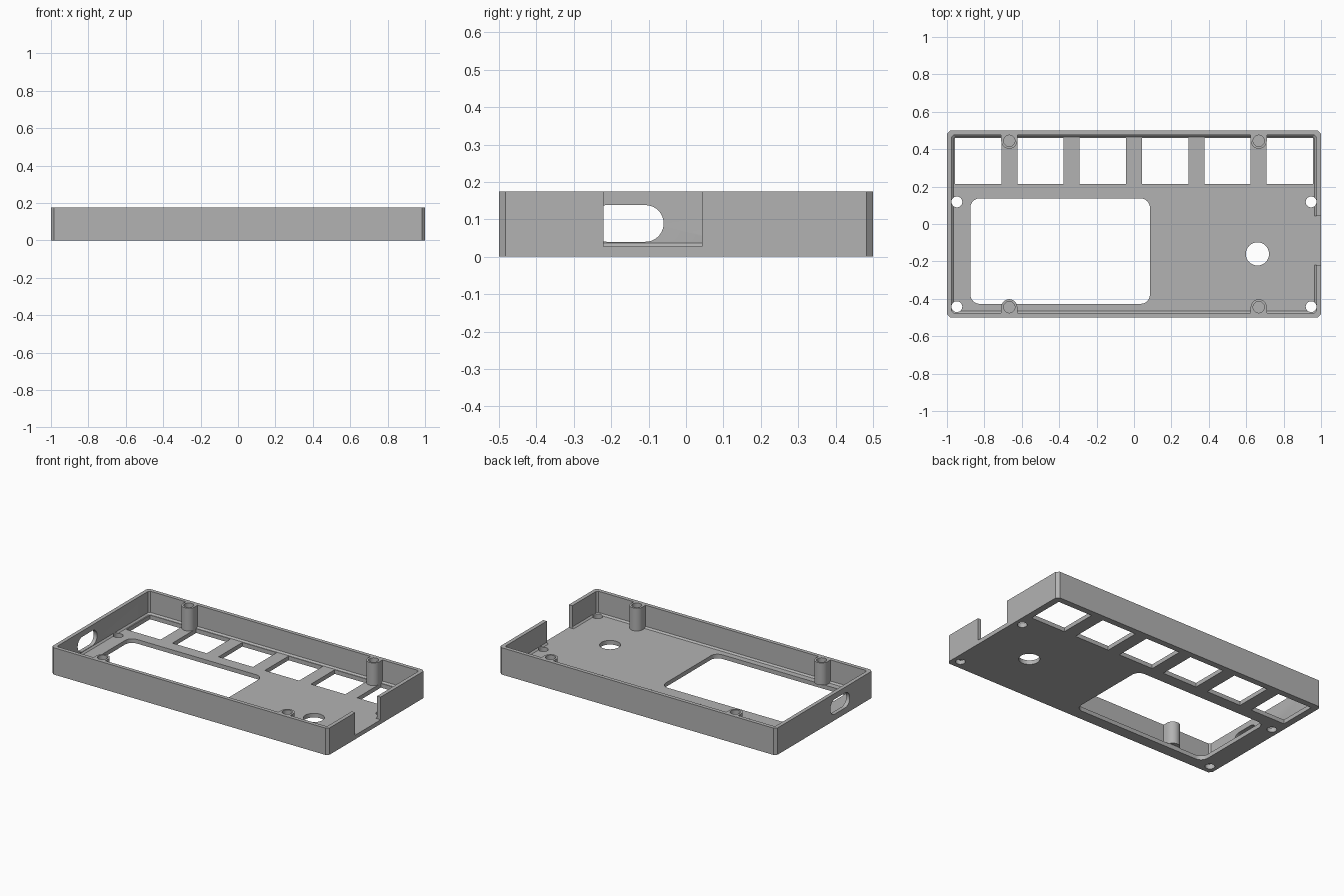
import bpy, bmesh
from math import pi, cos, sin, radians

cube = bpy.data.objects.get("Cube")
if cube:
    bpy.data.objects.remove(cube, do_unlink=True)

HEIGHT, FLOOR, WALL = 0.175, 0.027, 0.025
CUT_TOP = 0.03  # floor cutters stop just above the floor

grey = bpy.data.materials.new("plain grey")
grey.use_nodes = True
grey.diffuse_color = (0.45, 0.45, 0.45, 1)
grey.node_tree.nodes["Principled BSDF"].inputs["Base Color"].default_value = (0.45, 0.45, 0.45, 1)


def rounded(x0, x1, y0, y1, r=0.0, steps=8):
    """Rectangle outline with rounded corners; one step gives chamfers."""
    if r == 0:
        return [(x0, y0), (x1, y0), (x1, y1), (x0, y1)]
    centres = [(x1 - r, y1 - r), (x0 + r, y1 - r), (x0 + r, y0 + r), (x1 - r, y0 + r)]
    return [(cx + r * cos((q + i / steps) * pi / 2), cy + r * sin((q + i / steps) * pi / 2))
            for q, (cx, cy) in enumerate(centres) for i in range(steps + 1)]


def circle(cx, cy, r, n=32):
    return [(cx + r * cos(2 * pi * i / n), cy + r * sin(2 * pi * i / n)) for i in range(n)]


def loft(name, layers, place=lambda x, y, z: (x, y, z)):
    """Solid through stacked outlines of equal point count."""
    bm = bmesh.new()
    rings = [[bm.verts.new(place(x, y, z)) for x, y in outline] for outline, z in layers]
    n = len(rings[0])
    for low, high in zip(rings, rings[1:]):
        for i in range(n):
            j = (i + 1) % n
            bm.faces.new((low[i], low[j], high[j], high[i]))
    bm.faces.new(rings[0][::-1])
    bm.faces.new(rings[-1])
    bmesh.ops.recalc_face_normals(bm, faces=bm.faces)
    mesh = bpy.data.meshes.new(name)
    bm.to_mesh(mesh)
    bm.free()
    mesh.materials.append(grey)
    obj = bpy.data.objects.new(name, mesh)
    bpy.context.collection.objects.link(obj)
    return obj


def prism(name, outline, z0, z1):
    return loft(name, [(outline, z0), (outline, z1)])


def combine(target, tool, operation="DIFFERENCE"):
    mod = target.modifiers.new(tool.name, "BOOLEAN")
    mod.operation, mod.solver, mod.object = operation, "EXACT", tool
    bpy.context.view_layer.objects.active = target
    bpy.ops.object.modifier_apply(modifier=mod.name)
    bpy.data.objects.remove(tool, do_unlink=True)


# Tray with chamfered upright corners
case = prism("case_shell", rounded(-1, 1, -0.5, 0.5, 0.017, 1), 0, HEIGHT)


# Cavity, with a small chamfer where walls meet floor
def inner(inset):
    w = WALL + inset
    return rounded(w - 1, 1 - w, w - 0.5, 0.5 - w, 0.01, 1)


combine(case, loft("cavity", [(inner(0.01), FLOOR), (inner(0), FLOOR + 0.01), (inner(0), 0.3)]))

# Screw posts joined to the long walls, with blind holes
for x in (-0.667, 0.667):
    for side in (-1, 1):
        cy, r = side * 0.445, 0.043
        arc = [(x + r * cos(pi * i / 20), cy - side * r * sin(pi * i / 20)) for i in range(21)]
        outline = arc + [(x - r, side * 0.488), (x + r, side * 0.488)]
        combine(case, prism("screw_post", outline, 0.015, HEIGHT), "UNION")
        combine(case, prism("post_hole", circle(x, cy, 0.03), 0.06, 0.3))

# Display window and row of six button windows
combine(case, prism("display_window", rounded(-0.875, 0.085, -0.427, 0.137, 0.05), -0.1, CUT_TOP))
for i in range(6):
    cx = (i - 2.5) / 3
    combine(case, prism("button_window", rounded(cx - 0.124, cx + 0.124, 0.215, 0.46), -0.1, CUT_TOP))

# Knob hole and four small mounting holes
combine(case, prism("knob_hole", circle(0.66, -0.16, 0.062), -0.1, CUT_TOP))
for x in (-0.947, 0.947):
    for y in (-0.442, 0.118):
        combine(case, prism("mounting_hole", circle(x, y, 0.029), -0.1, 0.04))

# Open notch in the left end wall
combine(case, prism("end_notch", rounded(0.96, 1.1, -0.22, 0.043), FLOOR, 0.3))

# Rounded slot through the right end wall
slot = rounded(-0.26, -0.06, 0.04, 0.138, 0.0485, 10)
combine(case, loft("end_slot", [(slot, -1.1), (slot, -0.95)], lambda y, z, x: (x, y, z)))

# Smooth curved walls, keep edges crisp
bpy.ops.object.select_all(action="DESELECT")
case.select_set(True)
bpy.context.view_layer.objects.active = case
bpy.ops.object.shade_smooth_by_angle(angle=radians(25))
